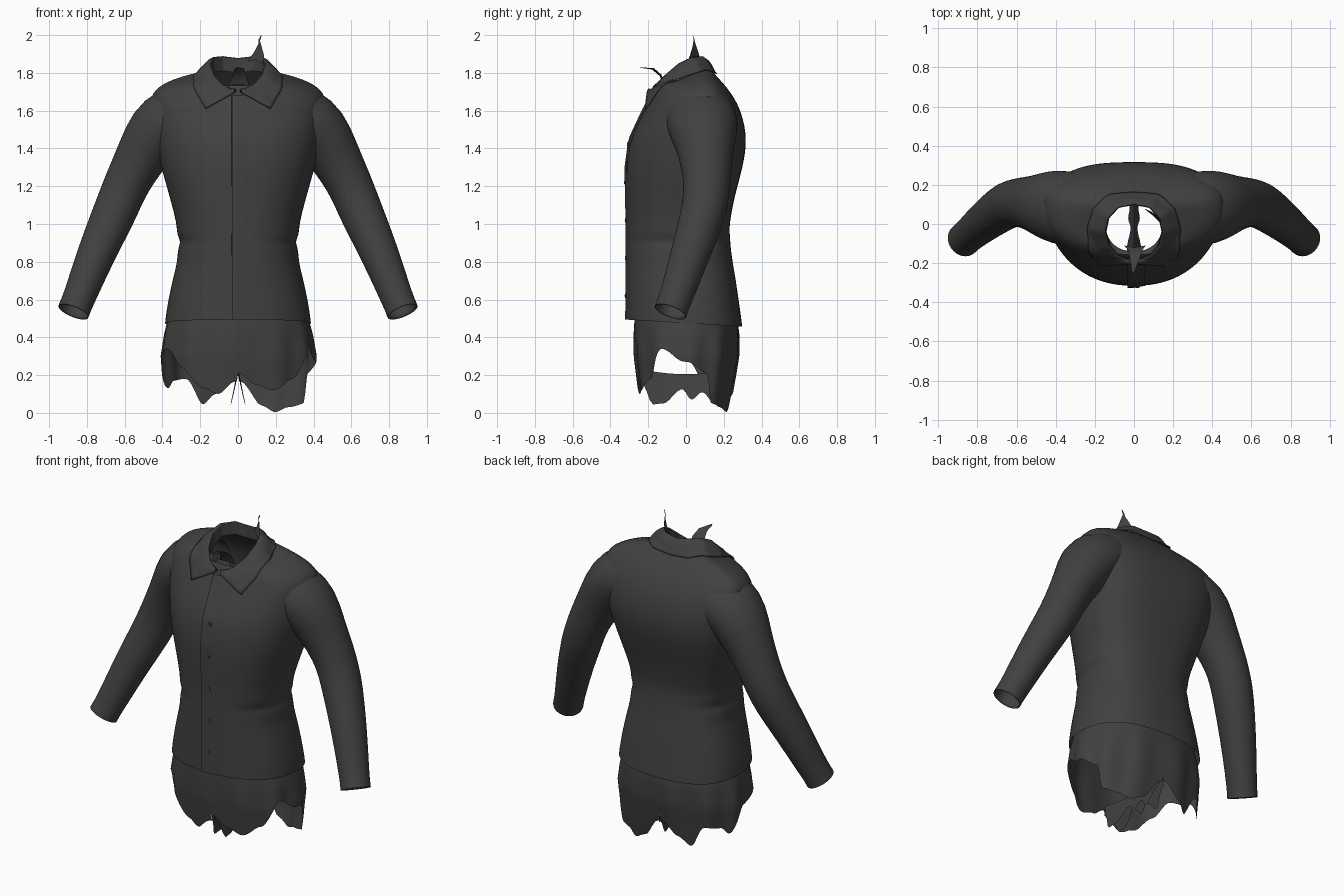
import bpy, bmesh, math
from mathutils import Vector

if "Cube" in bpy.data.objects:
    bpy.data.objects.remove(bpy.data.objects["Cube"])

cloth = bpy.data.materials.new("charcoal_cloth")
cloth.diffuse_color = (0.052, 0.052, 0.052, 1)
cloth.use_nodes = True
cloth.node_tree.nodes["Principled BSDF"].inputs["Base Color"].default_value = cloth.diffuse_color


def make(name, rows, closed=True, subsurf=0, thick=0.0, angle=50, wrap=None):
    """Skin a grid of points (list of rows) into a smooth surface."""
    bm = bmesh.new()
    grid = [[bm.verts.new(p) for p in row] for row in rows]
    n = len(rows[0])
    for a, b in zip(grid, grid[1:]):
        for i in range(n if closed else n - 1):
            j = (i + 1) % n
            bm.faces.new((a[i], a[j], b[j], b[i]))
    bmesh.ops.remove_doubles(bm, verts=bm.verts, dist=0.0004)
    bmesh.ops.recalc_face_normals(bm, faces=bm.faces)
    me = bpy.data.meshes.new(name)
    bm.to_mesh(me)
    bm.free()
    ob = bpy.data.objects.new(name, me)
    bpy.context.collection.objects.link(ob)
    me.materials.append(cloth)
    if subsurf:
        m = ob.modifiers.new("smooth", 'SUBSURF')
        m.levels = m.render_levels = subsurf
    if wrap:
        m = ob.modifiers.new("rest_on_cloth", 'SHRINKWRAP')
        m.target, m.wrap_mode, m.offset = wrap, 'OUTSIDE', .008
    if thick:
        m = ob.modifiers.new("thickness", 'SOLIDIFY')
        m.thickness, m.offset = thick, 0
    bpy.ops.object.select_all(action='DESELECT')
    ob.select_set(True)
    bpy.context.view_layer.objects.active = ob
    bpy.ops.object.shade_smooth_by_angle(angle=math.radians(angle))
    return ob


def spow(v, e):
    return math.copysign(abs(v) ** e, v)


def lookup(xs, ys, x, ease=False):
    """Piecewise lookup, linear or eased."""
    if x <= xs[0]:
        return ys[0]
    for i in range(len(xs) - 1):
        if x <= xs[i + 1]:
            f = (x - xs[i]) / (xs[i + 1] - xs[i])
            f = f * f * (3 - 2 * f) if ease else f
            return ys[i] * (1 - f) + ys[i + 1] * f
    return ys[-1]


# Shirt body: height, half width, front y, back y, widest y, tilt
body = [(.475, .387, -.315, .298, 0, -.06), (.50, .385, -.315, .296, 0, -.06),
        (.60, .370, -.314, .28, 0, -.03), (.72, .343, -.313, .262, 0, 0),
        (.80, .322, -.313, .247, 0, 0), (.87, .320, -.313, .238, 0, 0),
        (.905, .302, -.313, .235, 0, 0), (.95, .326, -.313, .232, 0, 0),
        (1.0, .324, -.313, .230, 0, 0), (1.15, .364, -.316, .258, .01, 0),
        (1.30, .408, -.319, .302, .03, 0), (1.45, .44, -.298, .326, .06, 0),
        (1.58, .46, -.238, .295, .08, .05), (1.67, .47, -.192, .245, .09, .07),
        (1.73, .41, -.172, .19, .08, .12), (1.775, .28, -.16, .143, .05, .2),
        (1.785, .145, -.14, .11, 0, .5)]
rows = []
for z, w, yf, yb, ym, k in body:
    row = []
    for i in range(40):
        a = math.tau * i / 40
        e = .9 if i > 20 else (.8 if z < 1.1 else .72)
        s = spow(math.sin(a), e)
        y = ym + s * ((yb - ym) if s > 0 else (ym - yf))
        row.append((w * spow(math.cos(a), e), y, z + k * y))
    rows.append(row)
shirt = make("shirt_body", rows, subsurf=2)

# Front placket and buttons
bz = [b[0] for b in body]
by = [b[2] for b in body]
rows = []
for i in range(40):
    z = .494 + (1.68 - .494) * i / 39
    y = lookup(bz, by, z)
    rows.append([(-.034, y + .01, z), (-.032, y - .007, z),
                 (.0, y - .007, z), (.055, y + .003, z)])
make("placket", rows, closed=False, angle=30)
for i in range(5):
    z = .62 + .2 * i
    y = lookup(bz, by, z)
    ring = [(math.cos(math.tau * j / 12), math.sin(math.tau * j / 12)) for j in range(12)]
    make("button", [[(.018 + r * c, y + d, z + r * s) for c, s in ring]
                    for r, d in ((.011, 0), (.011, -.009), (.0001, -.011))])

# Sleeves: ring centre and radius along the arm, deeper at the shoulder
arm = [(.25, .07, 1.575, .165), (.35, .08, 1.56, .177), (.435, .095, 1.49, .166),
       (.508, .105, 1.365, .138), (.583, .112, 1.228, .122), (.625, .104, 1.13, .118),
       (.662, .088, 1.04, .116), (.752, .022, .84, .102), (.825, -.04, .65, .089),
       (.862, -.074, .56, .084), (.874, -.084, .53, .089), (.871, -.082, .535, .076),
       (.84, -.054, .61, .072)]
for side, label in ((1, "left"), (-1, "right")):
    rows = []
    for i, (x, y, z, r) in enumerate(arm):
        a, b = arm[max(i - 1, 0)], arm[min(i + 1, len(arm) - 1)]
        if i >= 9:
            a, b = arm[8], arm[10]
        t = (Vector(b[:3]) - Vector(a[:3])).normalized()
        u = t.cross(Vector((0, 1, 0))).normalized()
        v = t.cross(u)
        deep = 1.1 if i < 3 else 1.03
        row = []
        for j in range(24):
            q = math.tau * j / 24
            p = Vector((x, y, z)) + r * (math.cos(q) * u + deep * math.sin(q) * v)
            row.append((side * p.x, p.y, p.z))
        rows.append(row)
    make(label + "_sleeve", rows, subsurf=1)

# Folded collar, half given from centre back to front, then mirrored
rim = [(0, .10, 1.875), (.08, .085, 1.885), (.13, .03, 1.88), (.145, -.04, 1.845),
       (.125, -.11, 1.785), (.08, -.16, 1.735), (.012, -.185, 1.70)]
edge = [(0, .157, 1.79), (.12, .145, 1.795), (.205, .08, 1.795), (.238, -.02, 1.775),
        (.225, -.14, 1.70), (.172, -.215, 1.61), (.02, -.205, 1.695)]


def dense(pts, steps=5):
    """Mirror a half line and add points along it."""
    pts = [Vector((-x, y, z)) for x, y, z in reversed(pts[1:])] + [Vector(p) for p in pts]
    out = [a.lerp(b, k / steps) for a, b in zip(pts, pts[1:]) for k in range(steps)]
    return out + [pts[-1]]


top, low = dense(rim), dense(edge)
fall = [[p.lerp(q, f / 8) + Vector((0, 0, .016)) * math.sin(math.pi * f / 8)
         for p, q in zip(top, low)] for f in range(9)]
make("collar_fall", fall, closed=False, thick=.008, angle=60, wrap=shirt)
stand = [Vector((p.x * .97, p.y * .97, p.z - .075)) for p in top]
make("collar_stand", [stand, top], closed=False, angle=60)

# Torn cloth scraps at the neck
make("neck_scrap_tall", [[(.05, .08, 1.86), (.10, .04, 1.87), (.14, .0, 1.84)],
                         [(.085, .065, 1.91), (.11, .045, 1.91), (.138, .02, 1.89)],
                         [(.108, .05, 1.955), (.115, .045, 1.955), (.125, .035, 1.94)],
                         [(.108, .045, 1.975), (.112, .043, 1.975), (.116, .04, 1.97)],
                         [(.122, .04, 2.0), (.124, .04, 1.998), (.125, .04, 1.995)]], closed=False)
make("neck_scrap_front", [[(-.05, -.11, 1.73), (0, -.12, 1.74), (.06, -.11, 1.73)],
                          [(-.03, -.135, 1.78), (0, -.14, 1.785), (.045, -.13, 1.79)],
                          [(-.02, -.18, 1.818), (.0, -.18, 1.822), (.03, -.17, 1.825)],
                          [(-.01, -.25, 1.828), (-.005, -.25, 1.83), (0, -.25, 1.83)]], closed=False)

# Shorts: each leg is an outer shell plus an inner panel below the crotch, with torn hems
zs = [0, .12, .3, .42, .5, .56]
half_w = [.38, .395, .408, .392, .372, .36]
front_y = [-.225, -.25, -.272, -.275, -.272, -.265]
back_y = [.225, .25, .28, .282, .272, .265]
hem_angles = [-90, -80, -67, -45, -25, 0, 22, 31, 50, 67, 78, 90]
hems = {1: [.21, .15, .12, .18, .34, .27, .21, .05, .03, .005, .04, .17],
        -1: [.17, .10, .13, .24, .34, .28, .13, .17, .18, .045, .10, .18]}
inner_y = [-.24, -.19, -.13, -.02, .03, .09, .16, .24]
inner_hem = [.16, .045, .05, .125, .07, .11, .05, .15]
for side, label in ((1, "left"), (-1, "right")):
    cols = []
    for i in range(73):
        deg = -90 + 2.5 * i
        a = math.radians(deg)
        hem = lookup(hem_angles, hems[side], deg, ease=True)
        col = []
        for j in range(13):
            z = .56 + (hem - .56) * j / 12
            fold = 1 + .022 * math.sin(a * 11 + side) * min(1, max(0, (.52 - z) / .2))
            s = spow(math.sin(a), .88)
            y = s * (lookup(zs, back_y, z) if s > 0 else -lookup(zs, front_y, z))
            x = lookup(zs, half_w, z) * abs(math.cos(a)) ** .88
            pinch = max(0, .2 - z) * .2 * (1 - math.cos(a))
            col.append((side * (x * fold + pinch), y * fold, z))
        cols.append(col)
    make(label + "_shorts_leg", cols, closed=False)
    cols = []
    for i in range(33):
        y = -.25 + .5 * i / 32
        hem = lookup(inner_y, inner_hem, y, ease=True)
        crotch = .205 + .03 * (abs(y) / .25) ** 2
        cols.append([(side * (crotch - z) * .22, y * (1 - .4 * (crotch - z)), z)
                     for z in (crotch + (hem - crotch) * j / 6 for j in range(7))])
    make(label + "_shorts_inner_panel", cols, closed=False)
